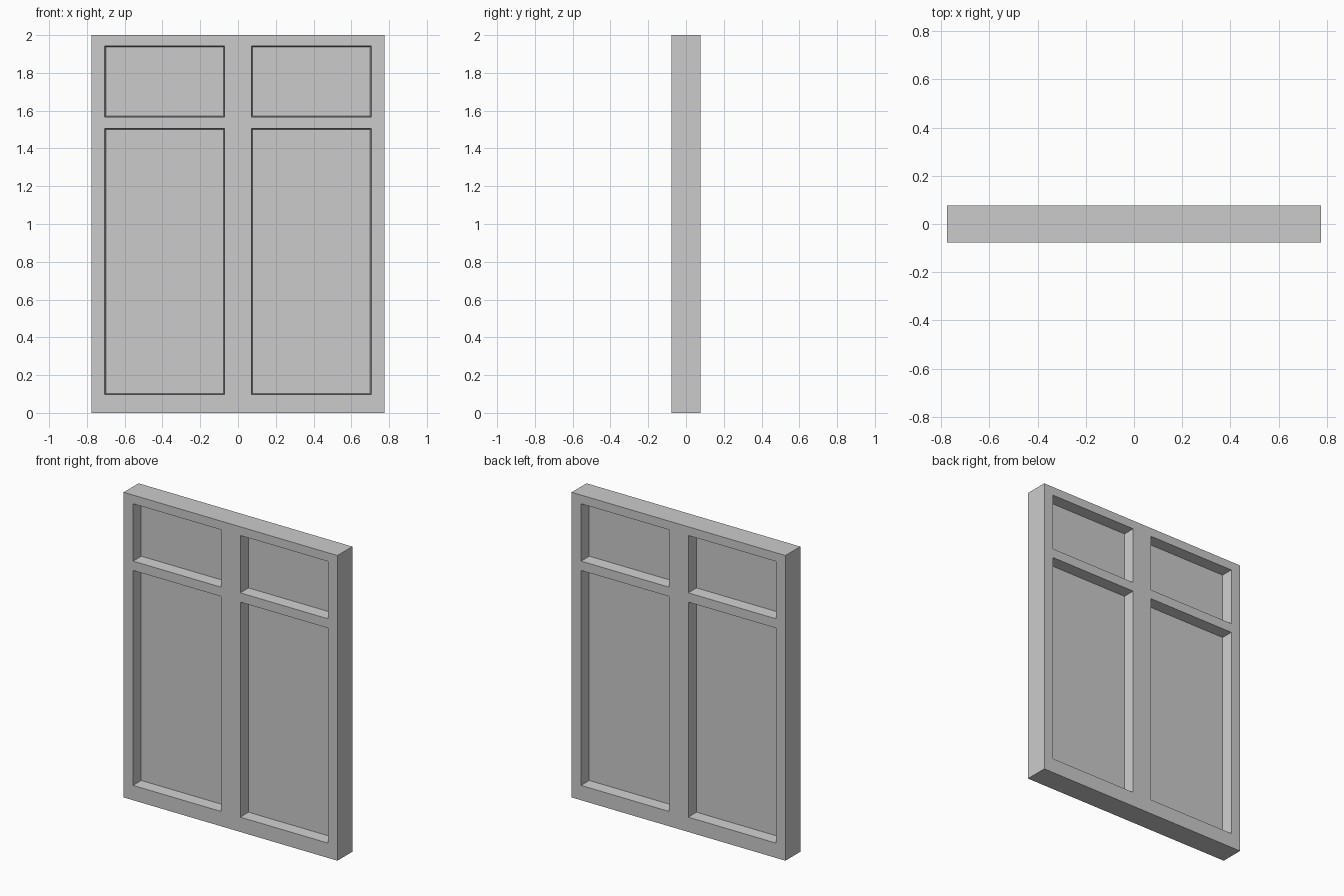
import bpy, bmesh

if "Cube" in bpy.data.objects:
    bpy.data.objects.remove(bpy.data.objects["Cube"])

W, D, H = 0.775, 0.077, 2.0        # half width, half depth, height
TAPER = 0.006                      # slope of the reveals towards the glass
XS = [-W, -0.706, -0.071, 0.071, 0.706, W]
ZS = [0, 0.097, 1.506, 1.567, 1.943, H]
HOLES = [(i, k) for i in (1, 3) for k in (1, 3)]


def finish(bm, name):
    bmesh.ops.recalc_face_normals(bm, faces=bm.faces)
    me = bpy.data.meshes.new(name)
    bm.to_mesh(me)
    bm.free()
    ob = bpy.data.objects.new(name, me)
    bpy.context.collection.objects.link(ob)
    return ob


# Front half of the frame: flat grid of rails and stiles with four openings
bm = bmesh.new()
grid = [[bm.verts.new((x, -D, z)) for z in ZS] for x in XS]
for i in range(5):
    for k in range(5):
        if (i, k) not in HOLES:
            bm.faces.new((grid[i][k], grid[i + 1][k], grid[i + 1][k + 1], grid[i][k + 1]))

# Sides and tapered reveals run back to the middle plane
edges = [e for e in bm.edges if e.is_boundary]
new = bmesh.ops.extrude_edge_only(bm, edges=edges)["geom"]
for v in (g for g in new if isinstance(g, bmesh.types.BMVert)):
    v.co.y = 0
    if abs(v.co.x) < W - 0.01 and 0.01 < v.co.z < H - 0.01:
        i = min(range(6), key=lambda n: abs(XS[n] - v.co.x))
        k = min(range(6), key=lambda n: abs(ZS[n] - v.co.z))
        v.co.x += TAPER if i in (1, 3) else -TAPER
        v.co.z += TAPER if k in (1, 3) else -TAPER
bmesh.ops.recalc_face_normals(bm, faces=bm.faces)
# make sure the front faces point to -y
front = next(f for f in bm.faces if all(v.co.y < -D / 2 for v in f.verts))
flip = front.normal.y > 0
if flip:
    bmesh.ops.reverse_faces(bm, faces=bm.faces)
# Back half is a mirrored copy
geom = bm.verts[:] + bm.edges[:] + bm.faces[:]
bmesh.ops.mirror(bm, geom=geom, axis='Y', merge_dist=0.0001)
bmesh.ops.remove_doubles(bm, verts=bm.verts, dist=0.0001)
finish(bm, "window_frame")

# Thin glass panes in the middle of the depth
for n, (i, k) in enumerate(HOLES):
    bm = bmesh.new()
    bmesh.ops.create_cube(bm, size=1)
    for v in bm.verts:
        v.co.x = XS[i] + TAPER if v.co.x < 0 else XS[i + 1] - TAPER
        v.co.z = ZS[k] + TAPER if v.co.z < 0 else ZS[k + 1] - TAPER
        v.co.y *= 0.005
    finish(bm, f"glass_pane_{n + 1}")
